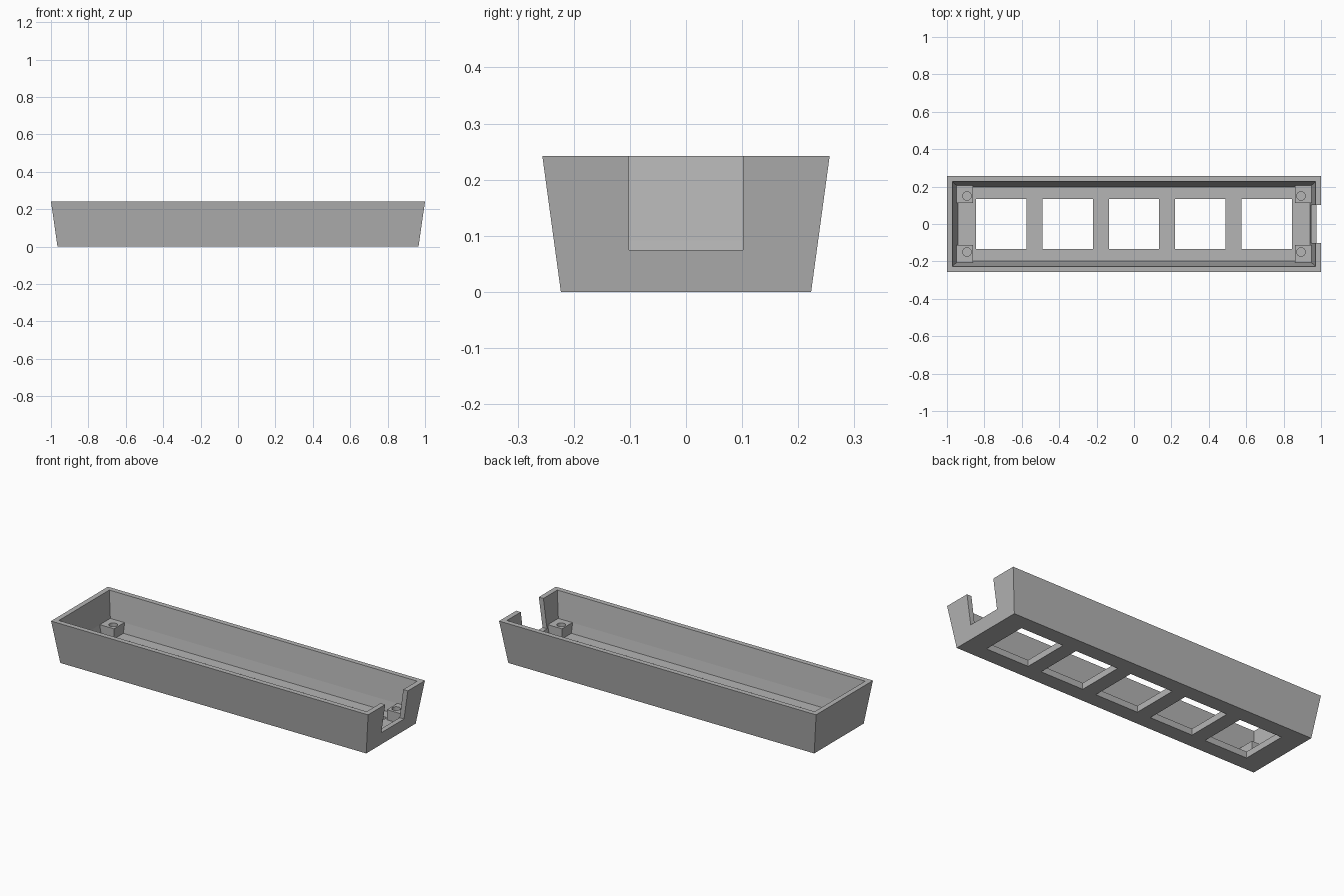
import bpy
import bmesh
from mathutils import Matrix, Vector

if "Cube" in bpy.data.objects:
    bpy.data.objects.remove(bpy.data.objects["Cube"], do_unlink=True)

grey = bpy.data.materials.new("plain_grey")
grey.use_nodes = True
grey.diffuse_color = (0.46, 0.46, 0.46, 1)
grey.node_tree.nodes["Principled BSDF"].inputs["Base Color"].default_value = grey.diffuse_color


def make_object(name, bm):
    bmesh.ops.recalc_face_normals(bm, faces=bm.faces)
    mesh = bpy.data.meshes.new(name)
    bm.to_mesh(mesh)
    bm.free()
    mesh.materials.append(grey)
    obj = bpy.data.objects.new(name, mesh)
    bpy.context.collection.objects.link(obj)
    return obj


def add_box(bm, low, high):
    low, high = Vector(low), Vector(high)
    place = Matrix.Translation((low + high) / 2) @ Matrix.Diagonal((*(high - low), 1))
    bmesh.ops.create_cube(bm, size=1, matrix=place)


def cut(obj, cutter):
    cutter.hide_render = True
    mod = obj.modifiers.new("cut", "BOOLEAN")
    mod.operation = "DIFFERENCE"
    mod.solver = "EXACT"
    mod.object = cutter
    bpy.context.view_layer.objects.active = obj
    bpy.ops.object.modifier_apply(modifier=mod.name)
    bpy.data.objects.remove(cutter, do_unlink=True)


# Tapered tray: rectangles lofted up the outside and down the inside
FLOOR, HEIGHT = 0.036, 0.242
rings = [(0.965, 0.223, 0), (1, 0.256, HEIGHT), (0.971, 0.227, HEIGHT),
         (0.951, 0.208, 0.092), (0.94, 0.197, FLOOR)]
bm = bmesh.new()
loops = []
for x, y, z in rings:
    loops.append([bm.verts.new((sx * x, sy * y, z))
                  for sx, sy in ((-1, -1), (1, -1), (1, 1), (-1, 1))])
for a, b in zip(loops, loops[1:]):
    for i in range(4):
        j = (i + 1) % 4
        bm.faces.new((a[i], a[j], b[j], b[i]))
bm.faces.new(loops[0])
bm.faces.new(loops[-1])
tray = make_object("tray", bm)

# Five square floor windows and the notch in the right end
bm = bmesh.new()
for i in range(-2, 3):
    cx = i * 0.355
    add_box(bm, (cx - 0.135, -0.135, -0.1), (cx + 0.135, 0.135, 0.06))
add_box(bm, (0.9, -0.102, 0.075), (1.1, 0.102, 0.4))
cut(tray, make_object("opening_cutter", bm))

# Corner screw posts with blind holes
for sx, side in ((-1, "right"), (1, "left")):
    for sy, end in ((-1, "front"), (1, "back")):
        bm = bmesh.new()
        xs = sorted((sx * 0.861, sx * 0.95))
        ys = sorted((sy * 0.112, sy * 0.206))
        add_box(bm, (xs[0], ys[0], FLOOR - 0.01), (xs[1], ys[1], 0.094))
        post = make_object(f"{end}_{side}_screw_post", bm)
        bm = bmesh.new()
        bmesh.ops.create_cone(bm, cap_ends=True, segments=32, radius1=0.023, radius2=0.023,
                              depth=0.1, matrix=Matrix.Translation((sx * 0.893, sy * 0.15, 0.092)))
        cut(post, make_object("hole_cutter", bm))
